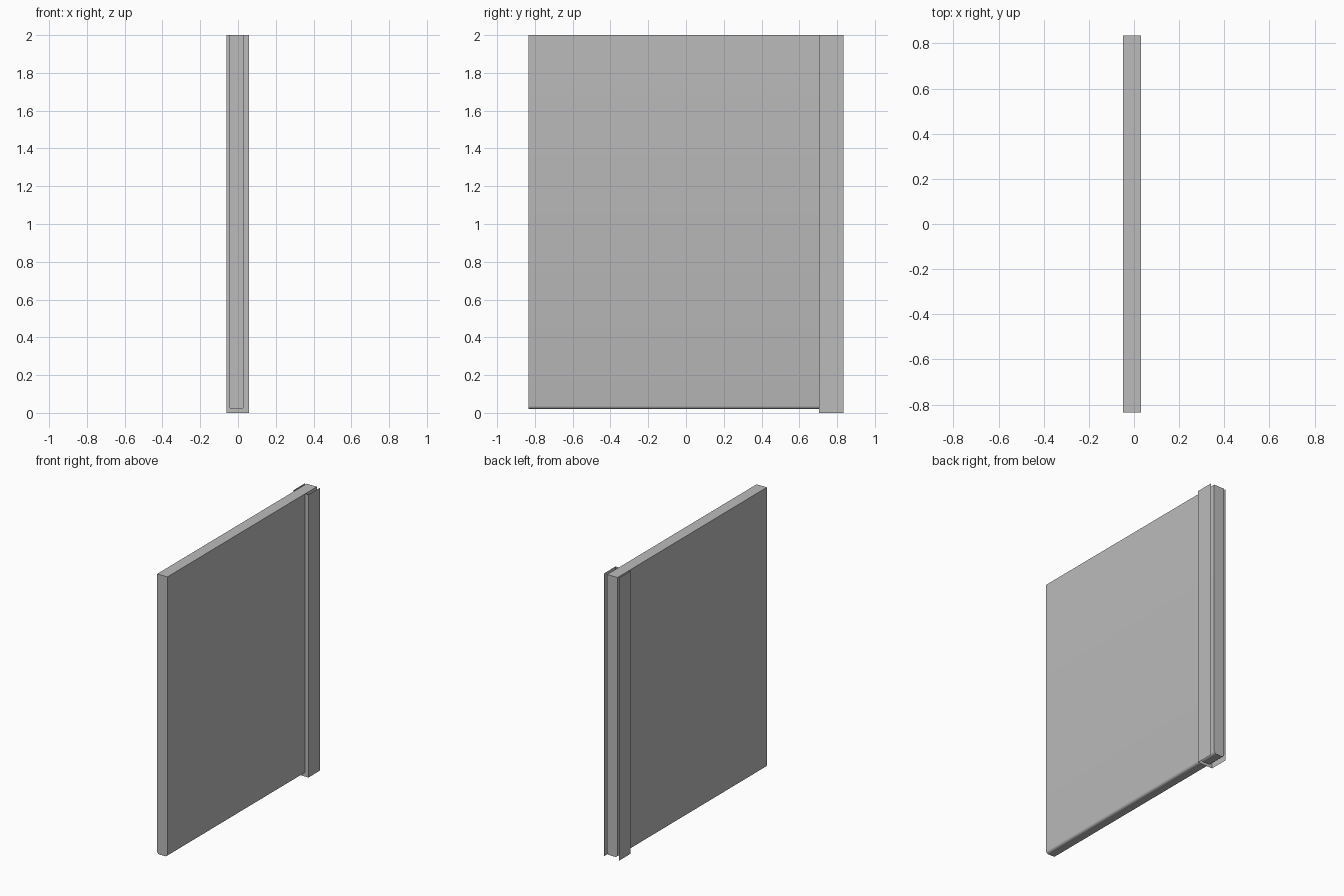
import bpy
import bmesh

cube = bpy.data.objects.get("Cube")
if cube:
    bpy.data.objects.remove(cube, do_unlink=True)

# One plain grey for the whole model
grey = bpy.data.materials.new("plain_grey")
grey.use_nodes = True
colour = (0.5, 0.5, 0.5, 1)
grey.diffuse_color = colour
grey.node_tree.nodes["Principled BSDF"].inputs["Base Color"].default_value = colour

BACK = 0.835
TOP = 2.0


def add_object(name, bm):
    mesh = bpy.data.meshes.new(name)
    bm.to_mesh(mesh)
    bm.free()
    mesh.materials.append(grey)
    obj = bpy.data.objects.new(name, mesh)
    bpy.context.collection.objects.link(obj)
    return obj


# Door panel: thin slab with rounded lower long edges
x0, x1, base = -0.048, 0.032, 0.02
bm = bmesh.new()
bmesh.ops.create_cube(bm, size=1)
for v in bm.verts:
    v.co.x = x1 if v.co.x > 0 else x0
    v.co.y = BACK if v.co.y > 0 else -BACK
    v.co.z = TOP if v.co.z > 0 else base
lower = [e for e in bm.edges
         if all(v.co.z < 1 for v in e.verts)
         and abs(e.verts[0].co.y - e.verts[1].co.y) > 1]
bmesh.ops.bevel(bm, geom=lower, offset=0.018, segments=4, profile=0.5,
                affect='EDGES')
panel = add_object("door_panel", bm)

# Edge channel: thin sheet folded in a U around the rear edge of the panel
bm = bmesh.new()
path = [(-0.06, BACK), (-0.06, 0.705), (0.058, 0.705), (0.058, BACK)]
columns = [[bm.verts.new((x, y, z)) for z in (0, TOP)] for x, y in path]
for a, b in zip(columns, columns[1:]):
    bm.faces.new((a[0], b[0], b[1], a[1]))
channel = add_object("edge_channel", bm)

# Smooth the rounding, keep the folds sharp
for obj in (panel, channel):
    bpy.ops.object.select_all(action='DESELECT')
    obj.select_set(True)
    bpy.context.view_layer.objects.active = obj
    bpy.ops.object.shade_smooth_by_angle(angle=0.7)
